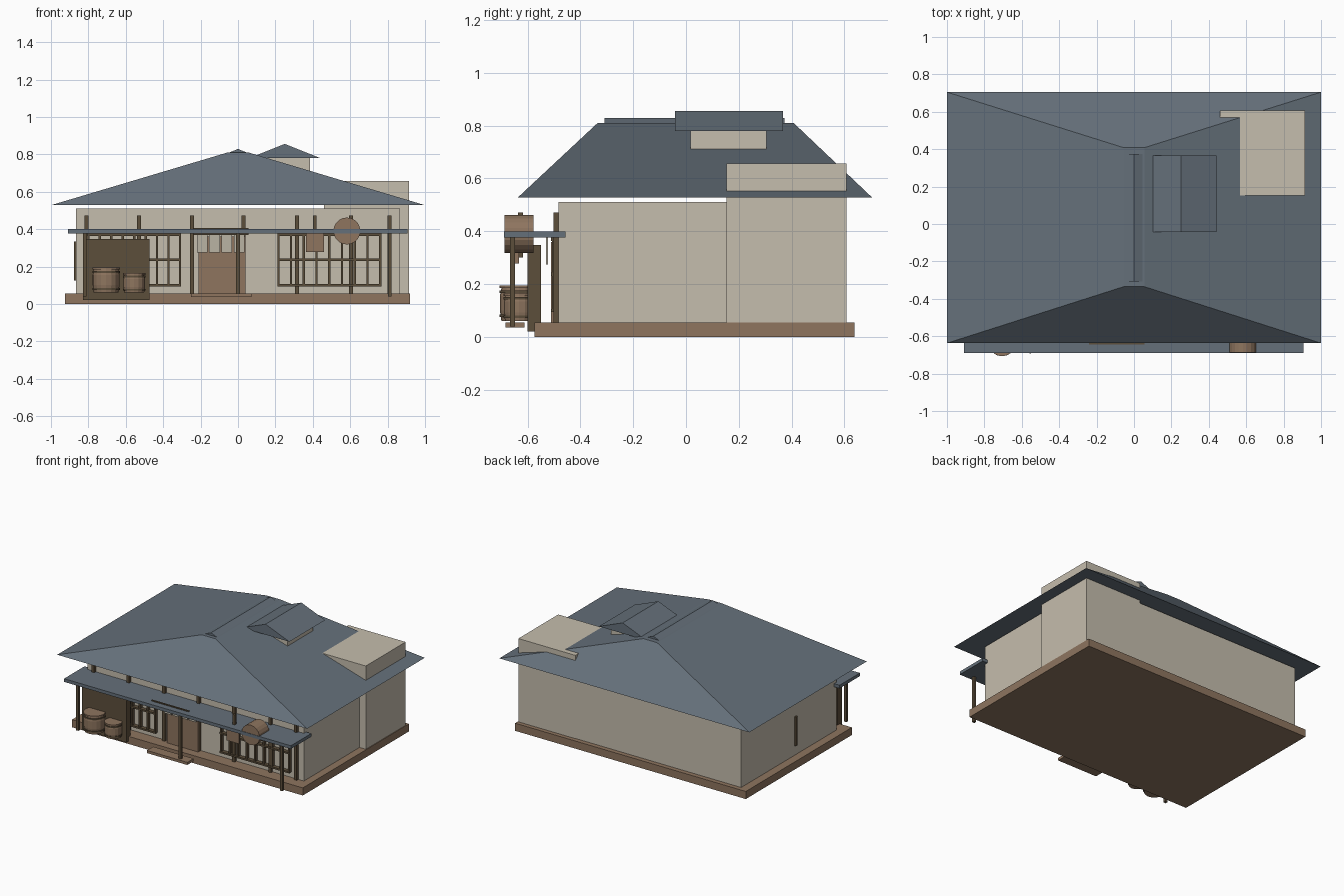
import bpy, bmesh, math

if "Cube" in bpy.data.objects:
    bpy.data.objects.remove(bpy.data.objects["Cube"])


def material(name, rgb):
    m = bpy.data.materials.new(name)
    lin = [((c / 255 + 0.055) / 1.055) ** 2.4 for c in rgb]
    m.diffuse_color = (*lin, 1)
    m.use_nodes = True
    m.node_tree.nodes["Principled BSDF"].inputs["Base Color"].default_value = m.diffuse_color
    return m


SLATE = material("slate blue", (101, 112, 122))
PLASTER = material("plaster", (197, 189, 173))
WOOD = material("warm wood", (142, 117, 95))
DARK = material("dark wood", (92, 78, 59))
CLOTH = material("cloth", (186, 179, 164))


def finish(name, bm, mat):
    bmesh.ops.recalc_face_normals(bm, faces=bm.faces)
    me = bpy.data.meshes.new(name)
    bm.to_mesh(me)
    bm.free()
    me.materials.append(mat)
    ob = bpy.data.objects.new(name, me)
    bpy.context.collection.objects.link(ob)
    return ob


def add_box(bm, x, y, z):
    r = bmesh.ops.create_cube(bm, size=1)
    for v in r["verts"]:
        for i, (a, b) in enumerate((x, y, z)):
            v.co[i] = (a + b) / 2 + v.co[i] * (b - a)


def box(name, x, y, z, mat):
    bm = bmesh.new()
    add_box(bm, x, y, z)
    return finish(name, bm, mat)


def frustum(name, x0, y0, z0, x1, y1, z1, mat):
    """Solid between two level rectangles."""
    bm = bmesh.new()
    lo, hi = [[bm.verts.new((x[i], y[j], z)) for i, j in ((0, 0), (1, 0), (1, 1), (0, 1))]
              for x, y, z in ((x0, y0, z0), (x1, y1, z1))]
    bm.faces.new(lo)
    bm.faces.new(hi)
    for i in range(4):
        k = (i + 1) % 4
        bm.faces.new((lo[i], lo[k], hi[k], hi[i]))
    return finish(name, bm, mat)


def gable(name, xc, half, y, z, mat):
    """Triangular prism running along y."""
    bm = bmesh.new()
    ends = [[bm.verts.new(p) for p in ((xc - half, s, z[0]), (xc + half, s, z[0]), (xc, s, z[1]))]
            for s in y]
    for e in ends:
        bm.faces.new(e)
    for i in range(3):
        k = (i + 1) % 3
        bm.faces.new((ends[0][i], ends[0][k], ends[1][k], ends[1][i]))
    return finish(name, bm, mat)


def lathe(name, x, y, profile, mat, n=16):
    """Closed turned solid from (radius, z) pairs."""
    bm = bmesh.new()
    rings = [[bm.verts.new((x + r * math.cos(math.tau * i / n), y + r * math.sin(math.tau * i / n), z))
              for i in range(n)] for r, z in profile]
    bm.faces.new(rings[0])
    bm.faces.new(rings[-1])
    for a, b in zip(rings, rings[1:]):
        for i in range(n):
            k = (i + 1) % n
            bm.faces.new((a[i], a[k], b[k], b[i]))
    return finish(name, bm, mat)


# Base, walls and corner annex
box("base", (-.925, .92), (-.574, .638), (0, .055), WOOD)
box("main_walls", (-.865, .865), (-.483, .605), (.055, .51), PLASTER)
box("annex", (.46, .915), (.153, .608), (.055, .657), PLASTER)

# Hipped roof, ridge cap and roof dormer
frustum("main_roof", (-1, 1), (-.637, .705), .528, (-.055, .055), (-.335, .408), .81, SLATE)
gable("ridge_cap", 0, .05, (-.308, .373), (.808, .829), SLATE)
box("dormer_walls", (.115, .385), (.017, .305), (.69, .785), PLASTER)
gable("dormer_roof", .25, .19, (-.042, .367), (.78, .856), SLATE)

# Porch roof and door beam
box("porch_roof", (-.908, .906), (-.69, -.457), (.377, .4), SLATE)
box("door_beam", (-.24, .055), (-.645, -.634), (.37, .406), DARK)

# Posts against the wall and at the porch edge
for x in (-.81, -.53, -.245, .03, .315, .605, .81):
    box("wall_post", (x - .011, x + .011), (-.502, -.482), (.055, .472), DARK)
for x in (-.82, 0, .812):
    box("porch_post", (x - .01, x + .01), (-.667, -.647), (.04, .38), DARK)

# Door, curtain strips and step
box("door", (-.21, .04), (-.512, -.48), (.055, .36), WOOD)
for i in range(4):
    x = -.22 + i * .066
    box("door_curtain", (x, x + .057), (-.53, -.522), (.275, .378), CLOTH)
box("step", (-.25, .073), (-.684, -.612), (.036, .055), WOOD)


# Window lattices
def lattice(name, x0, x1, bars):
    bm = bmesh.new()
    for i in range(bars):
        x = x0 + (x1 - x0) * i / (bars - 1)
        add_box(bm, (x - .006, x + .006), (-.508, -.483), (.095, .375))
    for z in (.1, .237, .37):
        add_box(bm, (x0 - .006, x1 + .006), (-.511, -.483), (z - .006, z + .006))
    finish(name, bm, DARK)


lattice("right_window", .216, .76, 9)
lattice("left_window", -.8, -.31, 9)
box("side_wall_bar", (-.878, -.86), (-.022, -.002), (.125, .335), DARK)

# Tall dark screen behind the barrels
box("screen", (-.828, -.473), (-.6, -.55), (.02, .348), DARK)

# Barrels with hoops and lids
for x, y, r, z0, z1 in ((-.705, -.633, .072, .06, .195), (-.555, -.632, .058, .06, .165)):
    h = z1 - z0
    lathe("barrel", x, y, [(r * .92, z0), (r, z0 + h * .3), (r, z0 + h * .7), (r * .92, z1 - .01)], WOOD)
    lathe("barrel_lid", x, y, [(r * 1.02, z1 - .01), (r * 1.02, z1)], WOOD)
    for t in (.15, .82):
        zc = z0 + h * t
        lathe("barrel_hoop", x, y, [(r * 1.03, zc - .005), (r * 1.03, zc + .005)], DARK)

# Round drum sign facing forward
drum = lathe("round_sign", 0, 0, [(.072, -.055), (.072, .055)], WOOD, 20)
drum.rotation_euler.x = math.pi / 2
drum.location = (.582, -.632, .39)

# Hanging board and its bracket
box("hanging_board", (.363, .46), (-.647, -.633), (.278, .378), WOOD)
box("board_bracket", (.4, .42), (-.636, -.618), (.3, .472), DARK)
